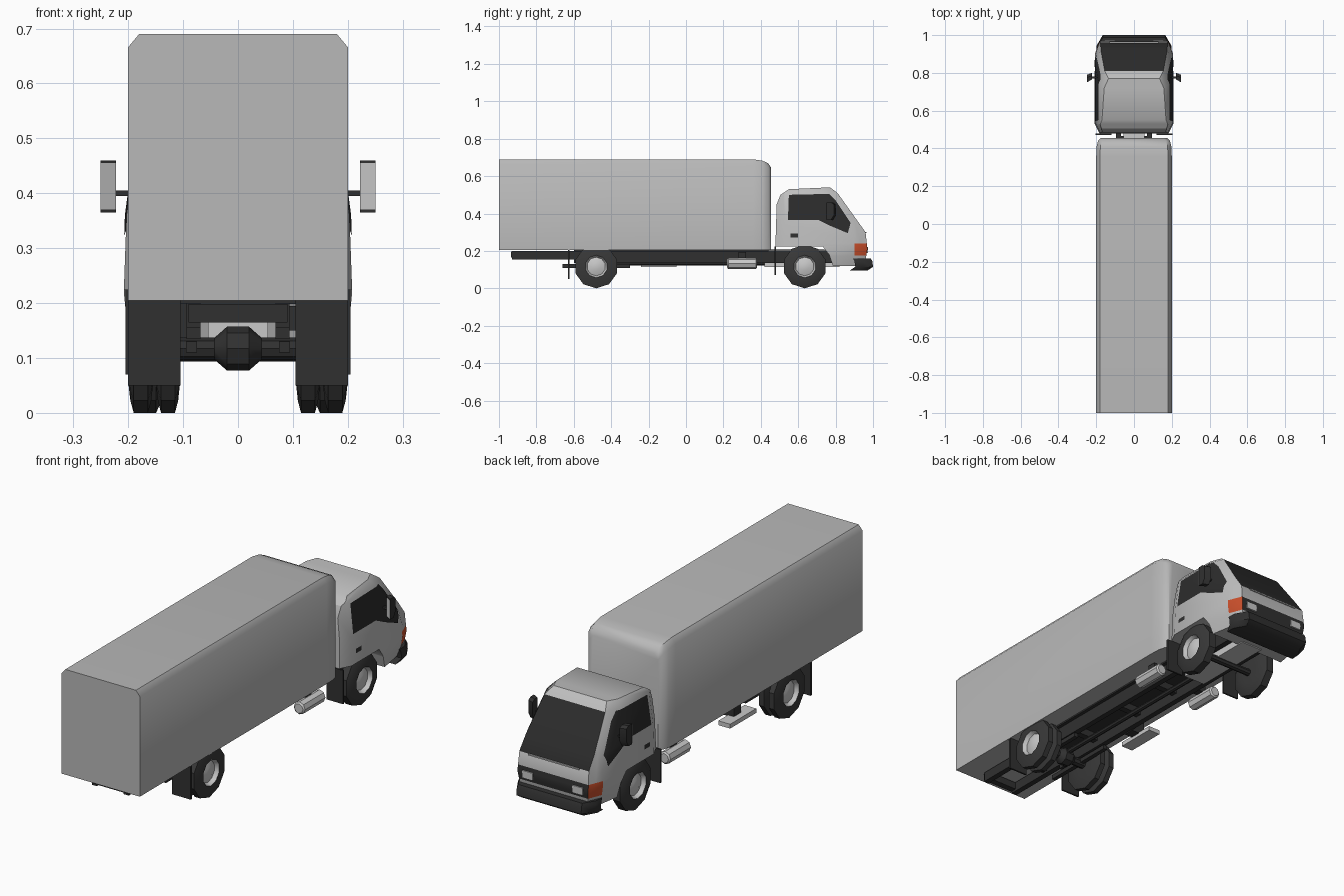
import bpy, bmesh, math
from mathutils import Vector

if "Cube" in bpy.data.objects:
    bpy.data.objects.remove(bpy.data.objects["Cube"])


def material(name, r, g, b):
    m = bpy.data.materials.new(name)
    m.diffuse_color = (r, g, b, 1)
    m.use_nodes = True
    m.node_tree.nodes["Principled BSDF"].inputs["Base Color"].default_value = m.diffuse_color
    return m


BOX = material("cargo_grey", 0.48, 0.48, 0.48)
CAB = material("cab_grey", 0.52, 0.52, 0.52)
GLASS = material("dark_glass", 0.025, 0.025, 0.025)
BLACK = material("black_trim", 0.03, 0.03, 0.03)
TYRE = material("tyre_rubber", 0.04, 0.04, 0.04)
METAL = material("light_metal", 0.58, 0.58, 0.58)
ORANGE = material("indicator_orange", 0.6, 0.08, 0.025)


def finish(name, bm, mats, angle=35, solid=True):
    if solid:
        bmesh.ops.recalc_face_normals(bm, faces=bm.faces[:])
    me = bpy.data.meshes.new(name)
    bm.to_mesh(me)
    bm.free()
    for m in mats:
        me.materials.append(m)
    for p in me.polygons:
        p.use_smooth = True
    me.set_sharp_from_angle(angle=math.radians(angle))
    ob = bpy.data.objects.new(name, me)
    bpy.context.collection.objects.link(ob)
    return ob


def loft(name, rings, mats, rule=None, angle=35):
    """Skin a list of closed rings; rule(i) gives the material of band i."""
    bm = bmesh.new()
    vs = [[bm.verts.new(p) for p in r] for r in rings]
    n = len(rings[0])
    for i in range(len(vs) - 1):
        for j in range(n):
            k = (j + 1) % n
            f = bm.faces.new((vs[i][j], vs[i][k], vs[i + 1][k], vs[i + 1][j]))
            f.material_index = rule(i) if rule else 0
    for ring, i in ((vs[0], 0), (vs[-1], len(vs) - 2)):
        bm.faces.new(ring).material_index = rule(i) if rule else 0
    return finish(name, bm, mats, angle)


def block(name, x, y, z, mat):
    ring = lambda h: [(x[0], y[0], h), (x[1], y[0], h), (x[1], y[1], h), (x[0], y[1], h)]
    return loft(name, [ring(z[0]), ring(z[1])], [mat])


def lathe(name, prof, centre, axis, n, mats, rule=None):
    """Revolve (offset, radius) points around the x or y axis."""
    c = Vector(centre)
    rings = []
    for d, r in prof:
        ring = []
        for k in range(n):
            a = 2 * math.pi * k / n - math.pi / 2
            u, v = r * math.cos(a), r * math.sin(a)
            ring.append(c + (Vector((d, u, v)) if axis == "x" else Vector((u, d, v))))
        rings.append(ring)
    return loft(name, rings, mats, rule)


def interp(t, pts):
    if t <= pts[0][0]:
        return pts[0][1]
    for (a, p), (b, q) in zip(pts, pts[1:]):
        if t <= b:
            return p + (q - p) * (t - a) / (b - a)
    return pts[-1][1]


# Cargo box: chamfered section, rounded off at the front
def box_ring(y, w, top):
    c = 0.02
    return [(-w, y, 0.205), (w, y, 0.205), (w, y, top - c * 1.2),
            (w - c, y, top), (c - w, y, top), (-w, y, top - c * 1.2)]


loft("cargo_box", [box_ring(*r) for r in (
    (-1, 0.2, 0.69), (0.36, 0.2, 0.69), (0.41, 0.198, 0.682),
    (0.44, 0.19, 0.668), (0.455, 0.176, 0.645))], [BOX], angle=40)

# Cab: side outline given width by a function of y and z
FRONT = [(0.12, 0.92), (0.15, 0.96), (0.21, 0.97), (0.30, 0.96), (0.51, 0.81), (0.54, 0.77)]
WIDTH = [(0.12, 0.198), (0.22, 0.208), (0.36, 0.203), (0.51, 0.183), (0.54, 0.163)]
CUTS = [((0, 0, z), (0, 0, 1)) for z in (0.175, 0.22, 0.24, 0.36, 0.51)]
CUTS += [((0, y, 0), (0, 1, 0)) for y in (0.53, 0.9)]
CUTS += [((0, 0.74, 0.51), (0, 0.21, 0.15))]


def half_width(y, z):
    return (interp(z, WIDTH) - 0.4 * max(0, 0.07 - interp(z, FRONT) + y)
            - 0.5 * max(0, 0.53 - y))


def slice_up(bm):
    for co, no in CUTS:
        bmesh.ops.bisect_plane(bm, geom=bm.verts[:] + bm.edges[:] + bm.faces[:],
                               dist=1e-5, plane_co=co, plane_no=no)


outline = [(0.478, 0.225), (0.485, 0.45), (0.505, 0.50), (0.55, 0.53)]
outline += [(y, z) for z, y in reversed(FRONT)]
outline += [(0.785, 0.12), (0.765, 0.18), (0.73, 0.225)]
bm = bmesh.new()
sides = [[bm.verts.new((s, y, z)) for y, z in outline] for s in (-1, 1)]
for side in sides:
    bm.faces.new(side)
for i in range(len(outline)):
    j = (i + 1) % len(outline)
    bm.faces.new((sides[0][i], sides[0][j], sides[1][j], sides[1][i]))
slice_up(bm)
for v in bm.verts:
    v.co.x = math.copysign(half_width(v.co.y, v.co.z), v.co.x)
bmesh.ops.recalc_face_normals(bm, faces=bm.faces[:])
for f in bm.faces:
    c, n = f.calc_center_median(), f.normal
    lamp_band = 0.175 < c.z < 0.24
    if n.y > 0.6 and 0.30 < c.z < 0.51:
        f.material_index = 1          # windscreen
    elif n.y > 0.6 and lamp_band:
        f.material_index = 2          # grille
    elif abs(n.x) > 0.6 and lamp_band and c.y > 0.9:
        f.material_index = 3          # corner indicators
finish("cab", bm, [CAB, GLASS, BLACK, ORANGE], 32)


# Thin panels that follow the cab sides
def side_panel(name, pts, mat, s):
    bm = bmesh.new()
    bm.faces.new([bm.verts.new((0, y, z)) for y, z in (pts if s < 0 else pts[::-1])])
    slice_up(bm)
    for v in bm.verts:
        v.co.x = s * (half_width(v.co.y, v.co.z) + 0.003)
    finish(name, bm, [mat], solid=False)


WINDOW = [(0.545, 0.365), (0.55, 0.50), (0.765, 0.505), (0.80, 0.47), (0.88, 0.35),
          (0.865, 0.295), (0.77, 0.335), (0.71, 0.365)]
HANDLE = [(0.56, 0.272), (0.56, 0.292), (0.60, 0.292), (0.60, 0.272)]


# Wheels: tyre bands outside, pale dished hub in the middle
def wheel(name, x0, x1, y, s):
    w = x1 - x0
    prof = [(0, 0.058), (0.004, 0.095), (w * 0.22, 0.117), (w * 0.78, 0.117),
            (w - 0.004, 0.095), (w, 0.06), (w - 0.018, 0.05), (w - 0.008, 0.022)]
    lathe(name, [(s * (x0 + d), r) for d, r in prof], (0, y, 0.117), "x", 10,
          [TYRE, METAL], lambda i: int(i >= 5))


for s, tag in ((-1, "left"), (1, "right")):
    def span(a, b):
        return sorted((s * a, s * b))
    side_panel(tag + "_window", WINDOW, GLASS, s)
    side_panel(tag + "_door_handle", HANDLE, BLACK, s)
    wheel(tag + "_front_wheel", 0.135, 0.2, 0.635, s)
    wheel(tag + "_rear_inner_wheel", 0.105, 0.15, -0.48, s)
    wheel(tag + "_rear_outer_wheel", 0.154, 0.2, -0.48, s)
    block(tag + "_rear_mud_flap", span(0.105, 0.2), (-0.63, -0.622), (0.05, 0.205), BLACK)
    block(tag + "_front_mud_flap", span(0.12, 0.205), (0.472, 0.48), (0.07, 0.225), BLACK)
    block(tag + "_headlight", span(0.10, 0.155), (0.962, 0.974), (0.188, 0.222), METAL)
    # Chassis rails, deeper ahead of the rear axle
    block(tag + "_rear_rail", span(0.068, 0.094), (-0.93, -0.6), (0.155, 0.2), BLACK)
    block(tag + "_main_rail", span(0.068, 0.094), (-0.6, 0.88), (0.135, 0.203), BLACK)
    block(tag + "_leaf_spring", span(0.075, 0.095), (-0.66, -0.3), (0.11, 0.13), BLACK)
    # Fuel and air tanks
    lathe(tag + "_tank", [(0, 0.022), (0.006, 0.029), (0.154, 0.029), (0.16, 0.022)],
          (s * 0.155, 0.22, 0.133), "y", 8, [METAL])
    block(tag + "_tank_bracket", span(0.09, 0.15), (0.28, 0.32), (0.15, 0.195), BLACK)
    # Mirror: wedge housing with a pale glass on the rear and an arm
    loft(tag + "_mirror", [[(s * 0.222, 0.765, z), (s * 0.25, 0.75, z),
                            (s * 0.25, 0.775 + t, z), (s * 0.222, 0.785 + t, z)]
                           for z, t in ((0.365, 0), (0.39, 0.015), (0.45, 0.015), (0.46, 0))],
         [BLACK])
    bm = bmesh.new()
    q = [(0.222, 0.763, 0.37), (0.25, 0.748, 0.37), (0.25, 0.748, 0.455), (0.222, 0.763, 0.455)]
    bm.faces.new([bm.verts.new((s * x, y, z)) for x, y, z in (q if s > 0 else q[::-1])])
    finish(tag + "_mirror_glass", bm, [METAL], solid=False)
    block(tag + "_mirror_arm", span(0.185, 0.228), (0.77, 0.78), (0.395, 0.405), BLACK)

# Front bumper: wrapped plan, drawn in towards the bottom
PLAN = [(-0.2, 0.905), (-0.198, 0.945), (-0.165, 1.0), (0.165, 1.0), (0.198, 0.945), (0.2, 0.905)]
loft("front_bumper", [[(x * k, y - d, z) for x, y in PLAN] for z, k, d in (
    (0.095, 0.95, 0.03), (0.115, 1, 0), (0.145, 1, 0.004), (0.16, 0.99, 0.012))], [BLACK])

# Slim bright strip below the windscreen
block("cowl_strip", (-0.13, 0.13), (0.955, 0.966), (0.295, 0.301), METAL)

# Running gear under the floor
for i, y in enumerate((-0.92, -0.7, -0.35, -0.05, 0.2, 0.45)):
    block("crossmember_%d" % i, (-0.09, 0.09), (y - 0.015, y + 0.015), (0.165, 0.198), BLACK)
block("rear_floor_beam", (-0.11, 0.11), (-0.6, 0.44), (0.198, 0.206), BLACK)
block("gearbox", (-0.055, 0.055), (0.42, 0.82), (0.115, 0.21), METAL)
lathe("rear_axle", [(-0.13, 0.02), (0.13, 0.02)], (0, -0.48, 0.117), "x", 8, [BLACK])
lathe("differential", [(-0.045, 0.018), (-0.02, 0.04), (0.02, 0.04), (0.045, 0.018)],
      (0, -0.48, 0.117), "x", 8, [BLACK])
lathe("front_axle", [(-0.15, 0.016), (0.15, 0.016)], (0, 0.635, 0.11), "x", 8, [BLACK])
lathe("drive_shaft", [(-0.45, 0.012), (0.43, 0.012)], (0, 0, 0.135), "y", 8, [BLACK])
block("left_step_plate", (-0.19, -0.13), (-0.24, -0.05), (0.115, 0.135), METAL)
block("left_plate_bracket", (-0.16, -0.09), (-0.17, -0.12), (0.13, 0.2), BLACK)
